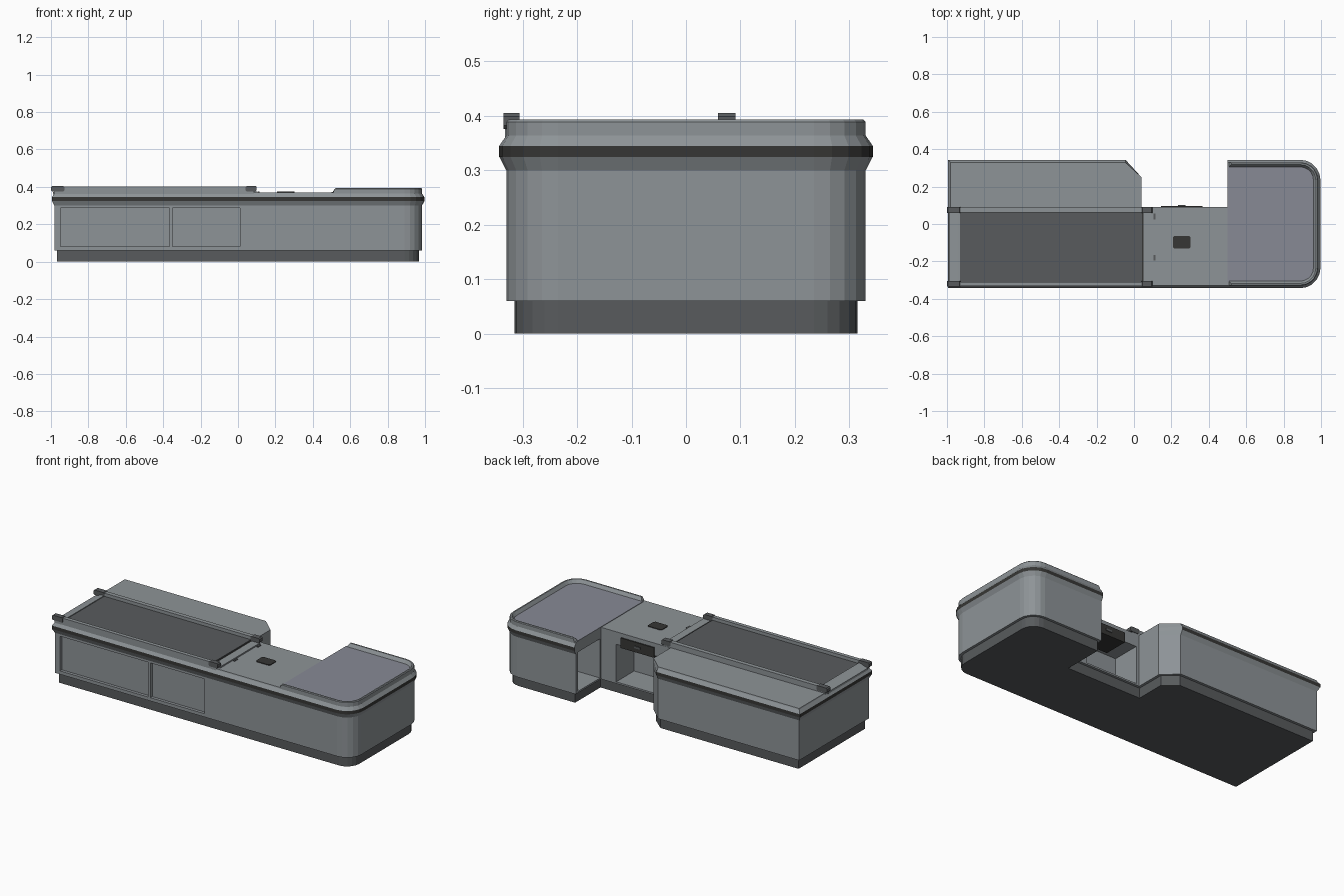
import bpy, bmesh, math

if "Cube" in bpy.data.objects:
    bpy.data.objects.remove(bpy.data.objects["Cube"])


def material(name, rgb):
    m = bpy.data.materials.new(name)
    m.diffuse_color = (*rgb, 1)
    m.use_nodes = True
    m.node_tree.nodes["Principled BSDF"].inputs["Base Color"].default_value = m.diffuse_color
    return m


BODY = material("body_grey", (0.27, 0.295, 0.31))
TRAY = material("tray_blue_grey", (0.245, 0.255, 0.30))
DARK = material("dark_grey", (0.098, 0.105, 0.11))
BLACK = material("bumper_black", (0.037, 0.037, 0.035))


def finish(name, bm, mats):
    bmesh.ops.recalc_face_normals(bm, faces=bm.faces)
    me = bpy.data.meshes.new(name)
    bm.to_mesh(me)
    bm.free()
    for m in mats:
        me.materials.append(m)
    ob = bpy.data.objects.new(name, me)
    bpy.context.collection.objects.link(ob)
    return ob


def loft(name, rings, *mats):
    """Join equal-length closed rings of 3D points and cap both ends."""
    bm = bmesh.new()
    vs = [[bm.verts.new(p) for p in r] for r in rings]
    n = len(vs[0])
    for a, b in zip(vs, vs[1:]):
        for i in range(n):
            bm.faces.new((a[i], a[(i + 1) % n], b[(i + 1) % n], b[i]))
    bm.faces.new(vs[0])
    bm.faces.new(vs[-1])
    return finish(name, bm, mats)


def box(name, x0, x1, y0, y1, z0, z1, *mats):
    base = [(x0, y0), (x1, y0), (x1, y1), (x0, y1)]
    return loft(name, [[(x, y, z) for x, y in base] for z in (z0, z1)], *mats)


def right_end(d, x0=0.5, r=0.095, steps=5):
    """Open path round the rounded right end, offset outwards by d."""
    pts = [(x0, -0.33 - d)]
    for sy, start in ((-1, -90), (1, 0)):
        for i in range(steps + 1):
            a = math.radians(start + 90 * i / steps)
            pts.append((0.984 - r + (r + d) * math.cos(a),
                        sy * (0.33 - r) + (r + d) * math.sin(a)))
    return pts + [(x0, 0.33 + d)]


def outline(d, n=0.0):
    """Counter footprint: d offsets the outside, n offsets the cashier notch."""
    return ([(-0.982 - d, -0.33 - d)] + right_end(d, 0.5 - n) +
            [(0.5 - n, 0.09 + n), (0.04 + n, 0.09 + n), (0.04 + n, 0.25),
             (-0.045 + n * 0.4, 0.33 + d), (-0.982 - d, 0.33 + d)])


def ring(pts, z):
    return [(x, y, z) for x, y in pts]


# Plinth
loft("plinth", [ring(outline(-0.015, -0.015), z) for z in (0, 0.062)], DARK)

# Counter body with flared shoulder
profile = [(0, 0.06), (0, 0.30), (0.013, 0.325), (0.013, 0.345), (0, 0.364), (-0.002, 0.37)]
body = loft("counter_body", [ring(outline(d), z) for d, z in profile], BODY, BLACK)

# Recesses: front panels, knee space, open cupboard in the right block
cutters = [
    box("cutter_front_panel_long", -0.95, -0.365, -0.4, -0.312, 0.08, 0.288),
    box("cutter_front_panel_short", -0.35, 0.01, -0.4, -0.312, 0.08, 0.288),
    box("cutter_knee_space", 0.06, 0.40, -0.08, 0.2, 0.07, 0.295),
    box("cutter_cupboard", 0.4, 0.93, 0.10, 0.31, 0.07, 0.305),
]
for c in cutters:
    c.hide_render = True
    mod = body.modifiers.new(c.name, 'BOOLEAN')
    mod.operation = 'DIFFERENCE'
    mod.solver = 'EXACT'
    mod.object = c
deps = bpy.context.evaluated_depsgraph_get()
cut_mesh = bpy.data.meshes.new_from_object(body.evaluated_get(deps))
body.modifiers.clear()
body.data = cut_mesh
for c in cutters:
    bpy.data.objects.remove(c)
# Black bumper: the vertical outer faces at band height
for p in body.data.polygons:
    zs = [body.data.vertices[v].co.z for v in p.vertices]
    in_notch = p.center.y > 0.08 and -0.04 < p.center.x < 0.52
    long_back = p.center.y > 0.335 or p.center.y < -0.335
    is_band = min(zs) > 0.32 and max(zs) < 0.35 and (long_back or not in_notch)
    p.material_index = 1 if is_band else 0

# Tray surface and raised rim on the right block
loft("packing_tray", [ring(right_end(-0.02), z) for z in (0.366, 0.373)], TRAY)
rim_bm = bmesh.new()
section = [(0, 0.362), (0, 0.389), (-0.004, 0.393), (-0.012, 0.393), (-0.026, 0.371), (-0.026, 0.362)]
strips = [[rim_bm.verts.new((x, y, z)) for x, y in right_end(d, 0.505 + max(0, z - 0.371) * 0.7)]
          for d, z in section]
for a, b in zip(strips, strips[1:] + strips[:1]):
    for i in range(len(a) - 1):
        rim_bm.faces.new((a[i], a[i + 1], b[i + 1], b[i]))
for end in (0, -1):
    rim_bm.faces.new([s[end] for s in strips])
finish("tray_rim", rim_bm, [BODY])

# Conveyor belt with its end ramps
box("conveyor_belt", -0.94, 0.042, -0.312, 0.066, 0.365, 0.383, DARK)
box("belt_gap", 0.042, 0.052, -0.312, 0.066, 0.365, 0.376, BLACK)
box("belt_landing_plate", 0.052, 0.10, -0.312, 0.066, 0.365, 0.378, BODY)
ramp = [(-0.99, 0.36), (-0.99, 0.372), (-0.945, 0.388), (-0.93, 0.388), (-0.93, 0.36)]
loft("belt_end_ramp", [[(x, y, z) for x, z in ramp] for y in (-0.312, 0.066)], BODY)

# Side rails with end caps
for side, y0, y1 in (("front", -0.332, -0.309), ("back", 0.062, 0.088)):
    box(side + "_rail", -0.97, 0.06, y0, y1, 0.362, 0.402, BODY)
    for end, x0, x1 in (("left", -1.0, -0.928), ("right", 0.04, 0.10)):
        ya, yb = y0 - 0.003, y1 + 0.003
        prof = [(x0 + 0.006, 0.376), (x0, 0.382), (x0, 0.399), (x0 + 0.006, 0.405),
                (x1 - 0.006, 0.405), (x1, 0.399), (x1, 0.382), (x1 - 0.006, 0.376)]
        loft(f"{side}_rail_{end}_cap", [[(x, y, z) for x, z in prof] for y in (ya, yb)], DARK)
        box(f"{side}_rail_{end}_foot", x0 + 0.015, x1 - 0.015, y0, y1, 0.36, 0.378, BODY)

# Item stop sensors beside the belt end
for name, y in (("front", -0.18), ("back", 0.04)):
    box(name + "_sensor", 0.105, 0.115, y - 0.015, y + 0.015, 0.366, 0.374, DARK)

# Scanner window with clipped corners
sx, sy, c = 0.047, 0.034, 0.008
shape = [(-sx + c, -sy), (sx - c, -sy), (sx, -sy + c), (sx, sy - c),
         (sx - c, sy), (-sx + c, sy), (-sx, sy - c), (-sx, -sy + c)]
loft("scanner_window", [[(x + 0.255, y - 0.098, z) for x, y in shape] for z in (0.366, 0.374)], BLACK)

# Cash drawer and its handle under the counter top
box("cash_drawer", 0.145, 0.365, -0.05, 0.097, 0.285, 0.345, BLACK)
box("drawer_handle", 0.235, 0.275, 0.097, 0.101, 0.31, 0.322, DARK)
